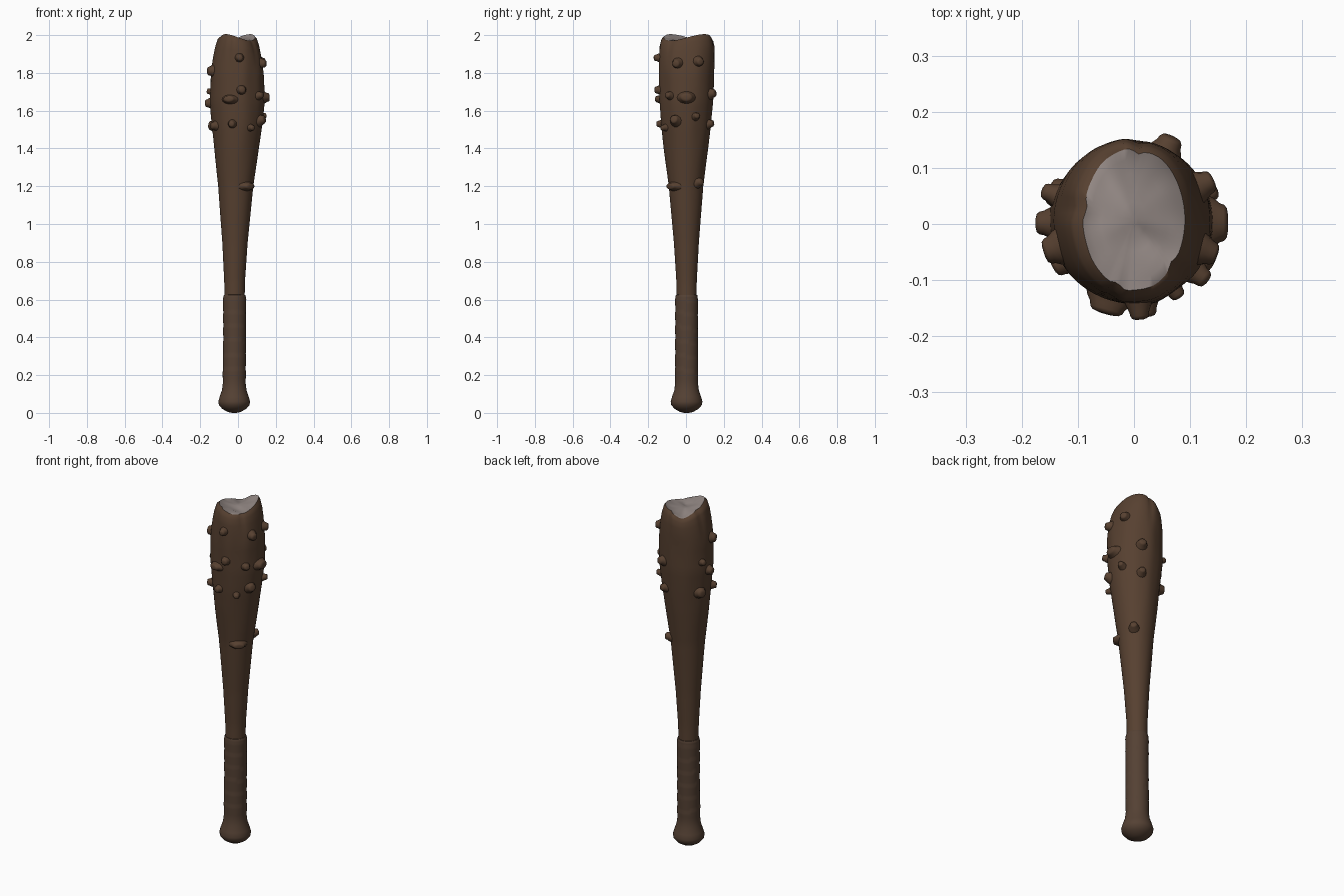
import bpy, bmesh, math, random
from mathutils import Vector, Matrix, noise

if "Cube" in bpy.data.objects:
    bpy.data.objects.remove(bpy.data.objects["Cube"])

random.seed(4)

def mat(name, col):
    m = bpy.data.materials.new(name)
    m.diffuse_color = (*col, 1)
    m.use_nodes = True
    m.node_tree.nodes["Principled BSDF"].inputs["Base Color"].default_value = m.diffuse_color
    return m

BROWN = mat("bark brown", (0.095, 0.052, 0.030))
GRIP = mat("grip brown", (0.090, 0.053, 0.034))
PALE = mat("pale broken wood", (0.29, 0.245, 0.23))

# Profile: height, x radius, y radius, x centre, y centre
CLUB = [(0.60, .053, .053, -.018, .003), (0.70, .055, .054, -.018, .003),
        (0.90, .067, .066, -.016, .002), (1.20, .093, .091, -.012, .000),
        (1.40, .118, .118, -.008, .000), (1.52, .133, .131, -.005, .000),
        (1.65, .145, .141, -.004, .002), (1.80, .140, .147, -.003, .003),
        (1.88, .130, .149, -.003, .005), (1.94, .117, .146, -.003, .006),
        (1.975, .105, .137, -.003, .007), (1.988, .091, .126, .000, .008)]
HANDLE = [(0.0, .012, .012, -.02, .003), (0.005, .035, .035, -.02, .003),
          (0.022, .064, .064, -.02, .003), (0.042, .081, .081, -.02, .003),
          (0.060, .084, .084, -.02, .003), (0.085, .077, .077, -.02, .003),
          (0.12, .065, .065, -.02, .003), (0.16, .060, .060, -.02, .003),
          (0.40, .059, .059, -.018, .003), (0.615, .060, .059, -.018, .003),
          (0.625, .056, .056, -.018, .003), (0.626, .050, .050, -.018, .003)]

def at(profile, z):
    for a, b in zip(profile, profile[1:]):
        if z <= b[0]:
            t = max(0, (z - a[0]) / (b[0] - a[0]))
            return [p + (q - p) * t for p, q in zip(a, b)]
    return list(profile[-1])

def finish(bm, name, mats):
    bmesh.ops.recalc_face_normals(bm, faces=bm.faces)
    me = bpy.data.meshes.new(name)
    bm.to_mesh(me)
    bm.free()
    ob = bpy.data.objects.new(name, me)
    bpy.context.collection.objects.link(ob)
    for m in mats:
        me.materials.append(m)
    bpy.ops.object.select_all(action='DESELECT')
    ob.select_set(True)
    bpy.context.view_layer.objects.active = ob
    bpy.ops.object.shade_smooth_by_angle(angle=math.radians(45))
    return ob

def skin(bm, rings, m=0):
    for a, b in zip(rings, rings[1:]):
        for i in range(len(a)):
            j = (i + 1) % len(a)
            bm.faces.new((a[i], a[j], b[j], b[i])).material_index = m

N = 64

def saddle(a):
    # broken top: low towards front right and back left
    s = -0.017 * math.cos(2 * (a + math.pi / 4))
    return s - 0.016 * math.exp(-((math.degrees(a) - 125) / 22) ** 2)

# Club body with slightly uneven bark and cracks running down from the top
bm = bmesh.new()
zs = [0.60 + i * 0.03 for i in range(43)] + [1.90, 1.92, 1.94, 1.96, 1.975, 1.988]
rings = []
for z in zs:
    _, rx, ry, cx, cy = at(CLUB, z)
    f = max(0, min(1, (z - 1.80) / 0.188))
    ring = []
    for i in range(N):
        a = 2 * math.pi * i / N
        c, s = math.cos(a), math.sin(a)
        k = 1 + 0.035 * min(1, max(0, z - 0.8)) * noise.noise(Vector((c * 2, s * 2, z * 4)))
        for crack in (85, 170, 250, 320):
            k -= 0.06 * f * math.exp(-((math.degrees(a) - crack) / 6) ** 2)
        ring.append(bm.verts.new((cx + rx * k * c, cy + ry * k * s, z + f * f * saddle(a))))
    rings.append(ring)
skin(bm, rings)

# Pale broken top, dished in the middle
top = [rings[-1]]
for t in (0.85, 0.65, 0.45, 0.25, 0.08):
    ring = []
    for i, v in enumerate(rings[-1]):
        a = 2 * math.pi * i / N
        x, y = v.co.x * t, 0.008 + (v.co.y - 0.008) * t
        h = 1.982 + saddle(a) * t * t - 0.010 * (1 - t)
        h += 0.006 * noise.noise(Vector((x * 18, y * 18, 3)))
        h -= 0.010 * math.exp(-((x - 0.02) ** 2 + (y + 0.03) ** 2) / 0.0006)
        ring.append(bm.verts.new((x, y, h)))
    top.append(ring)
skin(bm, top, 1)
bm.faces.new(top[-1]).material_index = 1
finish(bm, "club_body", [BROWN, PALE])

# Wrapped handle with rounded pommel and slanted binding ridges
bm = bmesh.new()
rings = []
hz = [p[0] for p in HANDLE[:8]] + [0.18 + i * 0.012 for i in range(37)] + [p[0] for p in HANDLE[9:]]
for z in hz:
    _, rx, ry, cx, cy = at(HANDLE, z)
    ring = []
    for i in range(N):
        a = 2 * math.pi * i / N
        wrap = 0.0022 * (((z + 0.012 * math.sin(a)) / 0.075) % 1) if 0.17 < z < 0.61 else 0
        ring.append(bm.verts.new((cx + (rx + wrap) * math.cos(a),
                                  cy + (ry + wrap) * math.sin(a), z)))
    rings.append(ring)
skin(bm, rings)
bm.faces.new(rings[0])
bm.faces.new(rings[-1])
finish(bm, "handle", [GRIP])

# Branch stubs: angle, height, radius, sideways stretch
STUBS = [(198, 1.81, .025, 1), (180, 1.64, .022, 1), (157, 1.52, .026, 1),
         (25, 1.86, .022, 1), (-20, 1.85, .022, 1), (0, 1.67, .025, 1.4),
         (-25, 1.55, .024, 1), (22, 1.57, .017, 1), (-38, 1.68, .018, 1),
         (-85, 1.88, .018, 1), (-106, 1.66, .019, 1.7), (-81, 1.71, .02, 1),
         (-101, 1.53, .018, 1), (-57, 1.51, .015, 1), (-48, 1.20, .019, 1.8),
         (45, 1.22, .021, 1), (65, 1.69, .023, 1), (66, 1.53, .020, 1),
         (160, 1.70, .016, 1), (210, 1.52, .020, 1)]
bm = bmesh.new()
for deg, z, r, stretch in STUBS:
    a = math.radians(deg)
    _, rx, ry, cx, cy = at(CLUB, z)
    out = Vector((math.cos(a), math.sin(a), random.uniform(-0.1, 0.25))).normalized()
    side = Vector((-math.sin(a), math.cos(a), 0))
    up = out.cross(side)
    M = Matrix((side, up, out)).transposed()
    base = Vector((cx + rx * math.cos(a), cy + ry * math.sin(a), z))
    stub = []
    for h, k in ((-0.015, 1.5), (0.002, 1.25), (0.012, 1.0), (0.020, 0.92), (0.025, 0.75), (0.027, 0.4)):
        stub.append([bm.verts.new(base + M @ Vector((r * k * stretch * math.cos(t), r * k * math.sin(t), h)))
                     for t in [2 * math.pi * i / 14 for i in range(14)]])
    skin(bm, stub)
    bm.faces.new(stub[0])
    bm.faces.new(stub[-1])
finish(bm, "branch_stubs", [BROWN])
